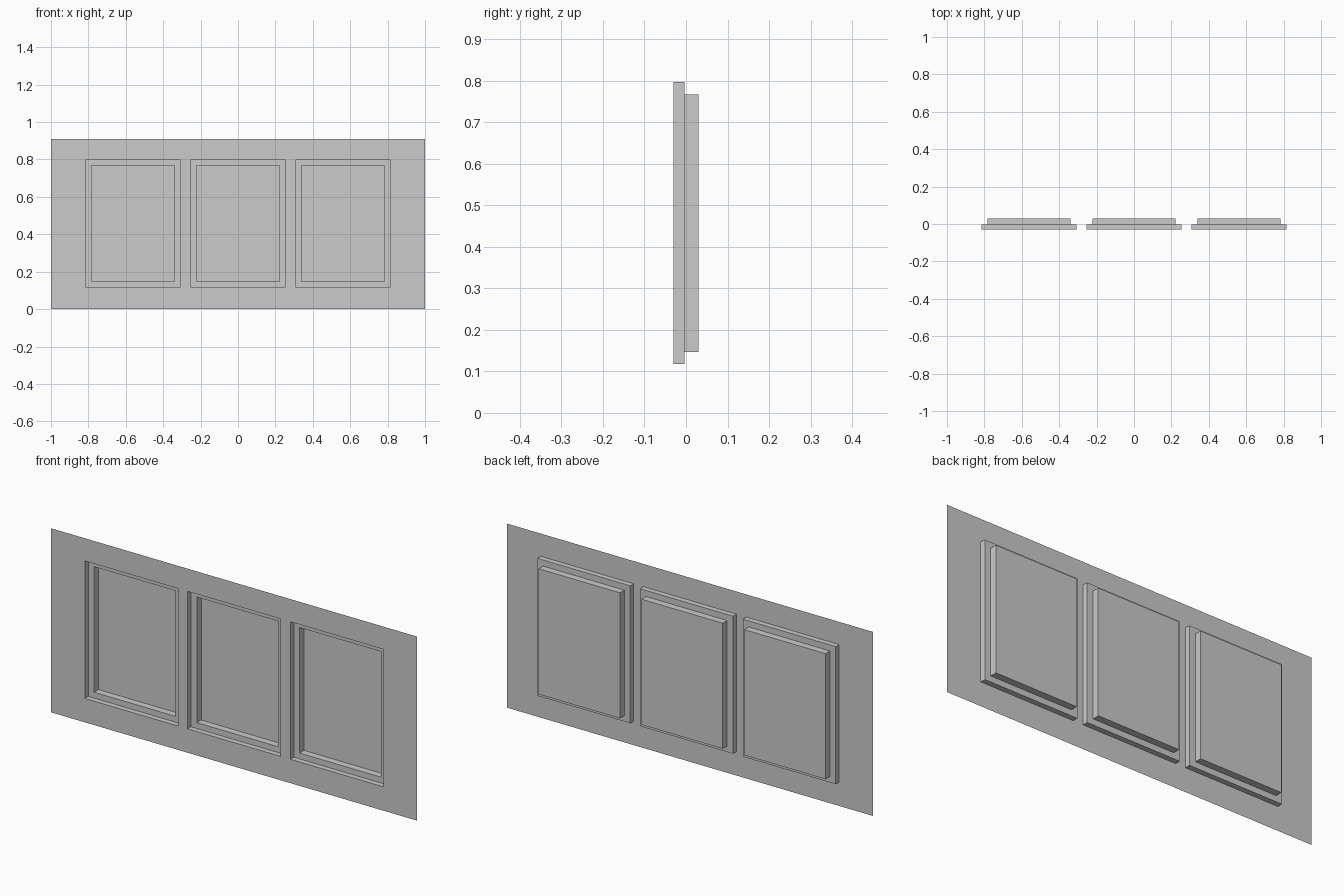
import bpy, bmesh

if "Cube" in bpy.data.objects:
    bpy.data.objects.remove(bpy.data.objects["Cube"])

HALF_W, HEIGHT = 1.0, 0.909
FRONT, STEP, BACK = -0.0305, -0.004, 0.0305
PITCH, HALF_OUTER, HALF_INNER = 0.5615, 0.254, 0.222
Z_OUTER, Z_INNER = (0.118, 0.797), (0.147, 0.767)

bm = bmesh.new()


def rect(cx, half, zs, y):
    """Rectangular vertex loop, counter-clockwise seen from the front."""
    z0, z1 = zs
    return [bm.verts.new((cx + sx * half, y, z))
            for sx, z in ((-1, z0), (1, z0), (1, z1), (-1, z1))]


def bridge(a, b):
    for i in range(4):
        j = (i + 1) % 4
        bm.faces.new((a[i], a[j], b[j], b[i]))


# Front sheet: a grid of cells with the three window cells left open
centres = [-PITCH, 0, PITCH]
xs = [-HALF_W] + [c + s * HALF_OUTER for c in centres for s in (-1, 1)] + [HALF_W]
zs = [0, *Z_OUTER, HEIGHT]
grid = [[bm.verts.new((x, FRONT, z)) for z in zs] for x in xs]
for i in range(len(xs) - 1):
    for j in range(3):
        if not (j == 1 and i % 2 == 1):
            bm.faces.new((grid[i][j], grid[i + 1][j], grid[i + 1][j + 1], grid[i][j + 1]))

# Stepped recesses behind each window
for c in centres:
    loops = [rect(c, HALF_OUTER, Z_OUTER, FRONT), rect(c, HALF_OUTER, Z_OUTER, STEP),
             rect(c, HALF_INNER, Z_INNER, STEP), rect(c, HALF_INNER, Z_INNER, BACK)]
    for a, b in zip(loops, loops[1:]):
        bridge(a, b)
    bm.faces.new(loops[-1])

# Weld, then merge the coplanar sheet cells
bmesh.ops.remove_doubles(bm, verts=bm.verts, dist=1e-5)

mesh = bpy.data.meshes.new("recessed_panel")
bm.to_mesh(mesh)
bm.free()
panel = bpy.data.objects.new("recessed_panel", mesh)
bpy.context.collection.objects.link(panel)
